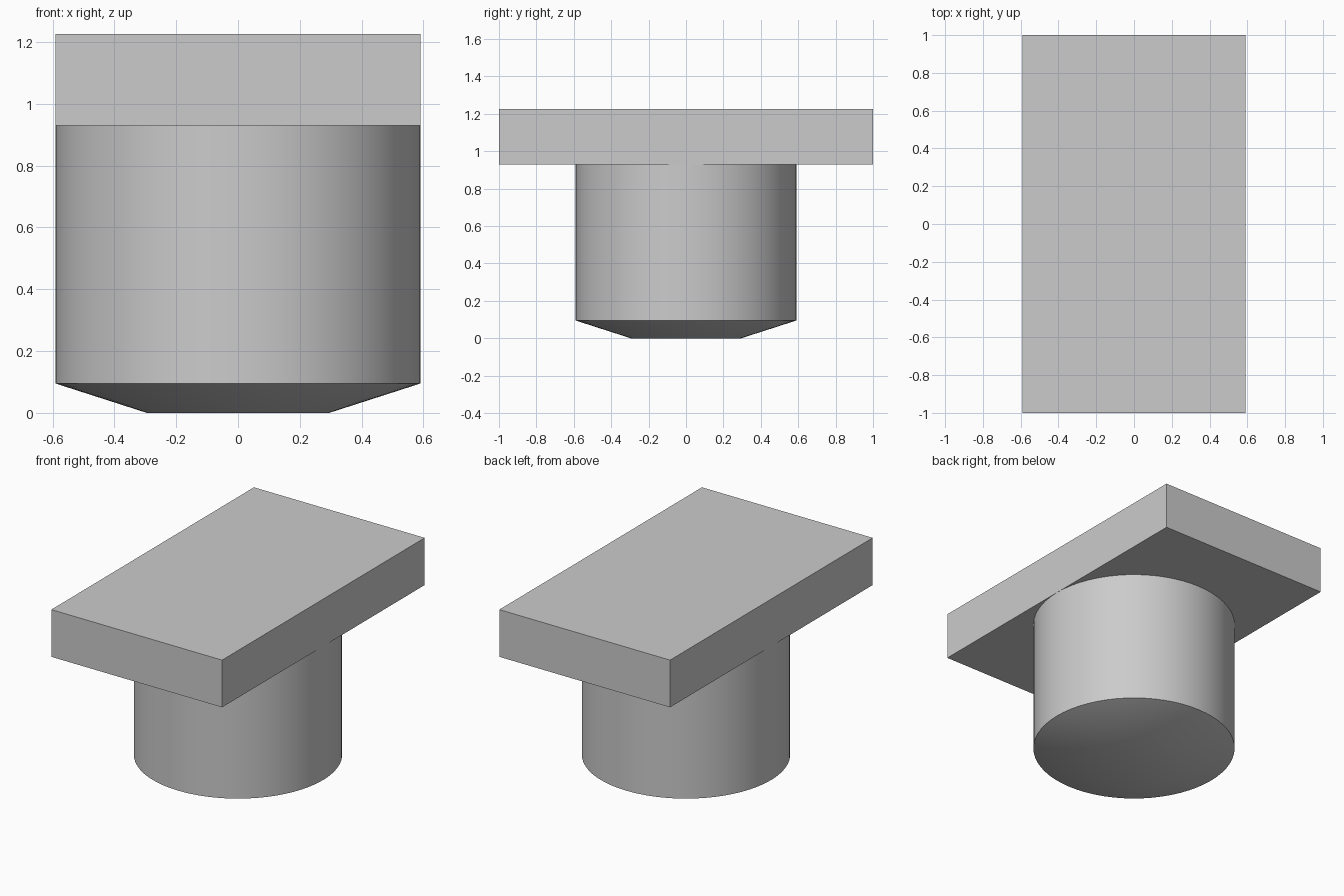
import bpy
import bmesh
from math import radians

RADIUS, TIP_RADIUS = 0.59, 0.295
CHAMFER_TOP, PLATE_BOTTOM, PLATE_TOP = 0.095, 0.93, 1.225
SIDES = 64

cube = bpy.data.objects.get("Cube")
if cube:
    bpy.data.objects.remove(cube, do_unlink=True)

# Plain grey material
grey = bpy.data.materials.new("plain grey")
grey.use_nodes = True
colour = (0.6, 0.6, 0.6, 1)
grey.diffuse_color = colour
grey.node_tree.nodes["Principled BSDF"].inputs["Base Color"].default_value = colour


def add_part(name, bm):
    bmesh.ops.recalc_face_normals(bm, faces=bm.faces)
    mesh = bpy.data.meshes.new(name)
    bm.to_mesh(mesh)
    bm.free()
    mesh.materials.append(grey)
    part = bpy.data.objects.new(name, mesh)
    bpy.context.collection.objects.link(part)
    return part


# Rectangular top plate
bm = bmesh.new()
bmesh.ops.create_cube(bm, size=1)
bmesh.ops.scale(bm, vec=(2 * RADIUS, 2, PLATE_TOP - PLATE_BOTTOM), verts=bm.verts)
bmesh.ops.translate(bm, vec=(0, 0, (PLATE_TOP + PLATE_BOTTOM) / 2), verts=bm.verts)
add_part("top_plate", bm)

# Round stem with a tapered lower end, spun from its half profile
bm = bmesh.new()
profile = [(0, 0), (TIP_RADIUS, 0), (RADIUS, CHAMFER_TOP), (RADIUS, PLATE_BOTTOM), (0, PLATE_BOTTOM)]
verts = [bm.verts.new((r, 0, z)) for r, z in profile]
edges = [bm.edges.new(pair) for pair in zip(verts, verts[1:])]
bmesh.ops.spin(bm, geom=verts + edges, cent=(0, 0, 0), axis=(0, 0, 1),
               angle=radians(360), steps=SIDES)
bmesh.ops.remove_doubles(bm, verts=bm.verts, dist=0.0001)
stem = add_part("stem", bm)

# Smooth round surfaces, crisp rims
bpy.ops.object.select_all(action="DESELECT")
stem.select_set(True)
bpy.context.view_layer.objects.active = stem
bpy.ops.object.shade_smooth_by_angle(angle=radians(30))
